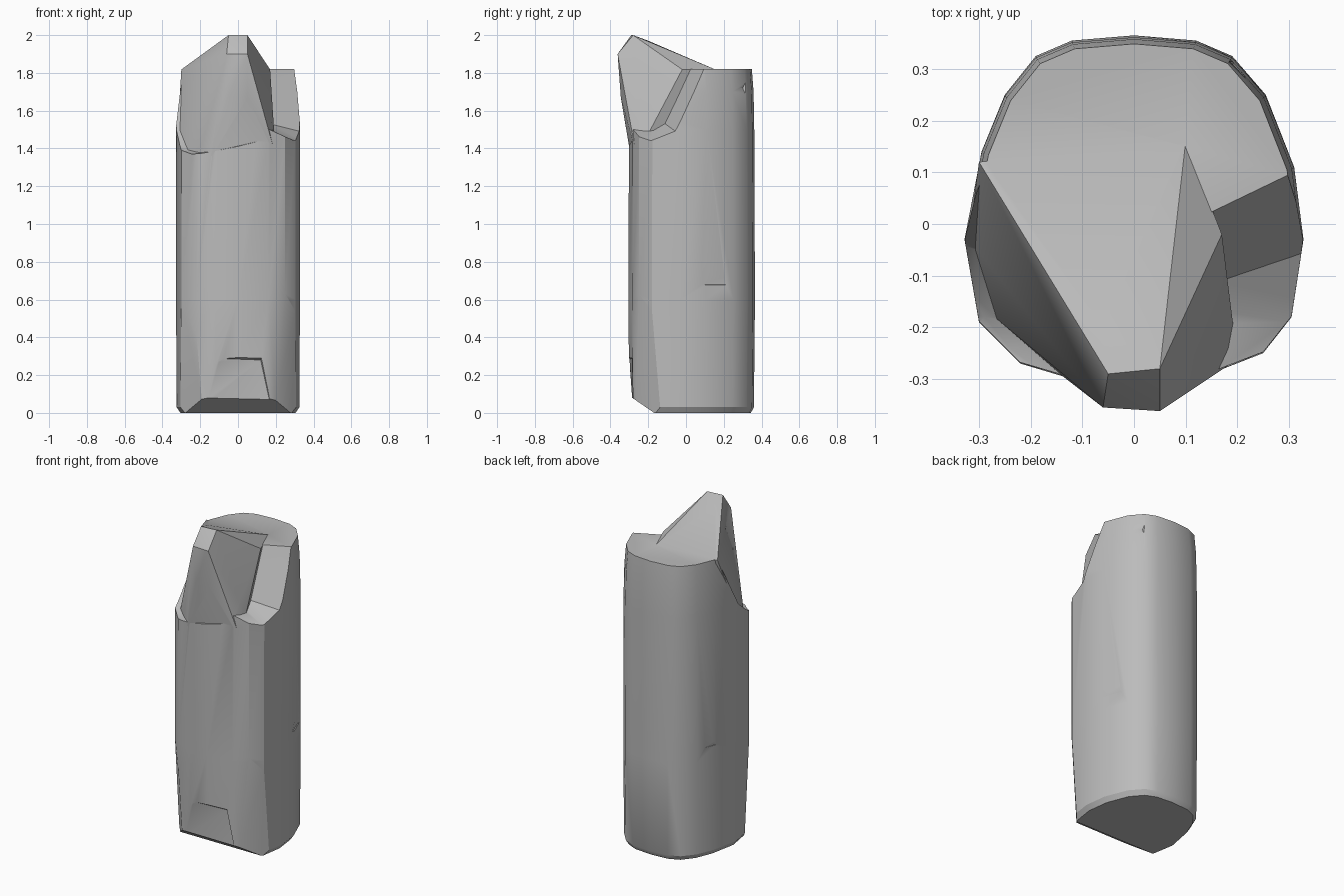
import bpy, bmesh

cube = bpy.data.objects.get("Cube")
if cube:
    bpy.data.objects.remove(cube)

stone = bpy.data.materials.new("grey stone")
stone.use_nodes = True
stone.diffuse_color = (0.5, 0.5, 0.5, 1)
stone.node_tree.nodes["Principled BSDF"].inputs["Base Color"].default_value = (0.5, 0.5, 0.5, 1)


def make_object(name, bm):
    bmesh.ops.recalc_face_normals(bm, faces=bm.faces)
    mesh = bpy.data.meshes.new(name)
    bm.to_mesh(mesh)
    bm.free()
    mesh.materials.append(stone)
    obj = bpy.data.objects.new(name, mesh)
    bpy.context.collection.objects.link(obj)
    return obj


def hull(name, points):
    bm = bmesh.new()
    for p in points:
        bm.verts.new(p)
    res = bmesh.ops.convex_hull(bm, input=bm.verts)
    junk = {v for v in res["geom_interior"] + res["geom_unused"] if isinstance(v, bmesh.types.BMVert)}
    bmesh.ops.delete(bm, geom=list(junk), context="VERTS")
    return make_object(name, bm)


def combine(target, other, operation):
    mod = target.modifiers.new(other.name, "BOOLEAN")
    mod.object, mod.operation, mod.solver = other, operation, "EXACT"
    bpy.context.view_layer.objects.active = target
    bpy.ops.object.modifier_apply(modifier=mod.name)
    bpy.data.objects.remove(other)


# Shaft: irregular rounded outline lofted through a few heights
outline = [(0, .365), (.12, .355), (.19, .325), (.255, .25), (.31, .11), (.328, -.03),
           (.305, -.18), (.25, -.25), (.16, -.285), (0, -.305), (-.12, -.3), (-.22, -.27),
           (-.3, -.19), (-.328, -.03), (-.295, .14), (-.25, .25), (-.19, .325), (-.12, .355)]
levels = [(0, .93, .94), (.03, .99, .985), (.6, 1, 1), (1.5, 1, .99), (1.7, .985, .98), (1.82, .955, .955)]
bm = bmesh.new()
rings = [[bm.verts.new((x * sx, y * sy, z)) for x, y in outline] for z, sx, sy in levels]
n = len(outline)
for low, high in zip(rings, rings[1:]):
    for i in range(n):
        j = (i + 1) % n
        bm.faces.new((low[i], low[j], high[j], high[i]))
bm.faces.new(rings[0])
bm.faces.new(rings[-1])

# Long chamfers on the front corners and the worn bottom front edge
for co, no in [((-.3, -.19, .6), (-.75, -.65, -.05)), ((.3, -.19, .6), (.75, -.65, -.05)),
               ((0, -.285, .08), (0, -.55, -.8))]:
    res = bmesh.ops.bisect_plane(bm, geom=bm.verts[:] + bm.edges[:] + bm.faces[:],
                                 plane_co=co, plane_no=no, clear_outer=True)
    edges = [e for e in res["geom_cut"] if isinstance(e, bmesh.types.BMEdge)]
    bmesh.ops.holes_fill(bm, edges=edges)
column = make_object("broken_column", bm)

# Broken upper front, cleared back to the notch wall
combine(column, hull("left_break", [
    (-.3, .12, 1.83), (.1, -.02, 1.83), (-.5, .12, 1.83), (-.36, -.03, 1.5), (-.5, -.1, 1.5),
    (-.29, -.18, 1.39), (-.24, -.24, 1.37), (-.5, -.5, 1.37), (.1, -.5, 1.4),
    (.1, -.2, 1.45), (.1, -.5, 1.83), (-.5, -.5, 1.83)]), "DIFFERENCE")
combine(column, hull("right_break", [
    (.17, -.02, 1.83), (.33, .115, 1.83), (.33, -.055, 1.49), (.17, -.15, 1.56), (.17, -.25, 1.57),
    (.3, -.19, 1.44), (.4, -.2, 1.43), (.3, -.5, 1.43), (.05, -.5, 1.57), (.05, -.02, 1.83),
    (.05, -.15, 1.56), (.4, -.5, 1.83), (.05, -.5, 1.83), (.5, .12, 1.83)]), "DIFFERENCE")

# Leaning spike that remains above the break
combine(column, hull("spike", [
    (-.05, -.29, 2), (.05, -.28, 2), (-.06, -.355, 1.9), (.05, -.362, 1.9), (-.06, -.2, 1.97),
    (-.3, .12, 1.818), (.17, -.02, 1.818), (.1, .16, 1.816), (-.05, -.345, 1.68), (.05, -.345, 1.67),
    (-.14, -.293, 1.36), (.2, -.262, 1.36), (.172, -.15, 1.54), (.172, -.23, 1.57),
    (-.32, -.03, 1.48), (-.27, -.18, 1.38), (0, .1, 1.35)]), "UNION")

# Stepped chip at the foot of the front
combine(column, hull("foot_chip", [
    (-.15, -.31, .29), (.13, -.31, .305), (.18, -.31, .05), (-.2, -.31, .02),
    (.12, -.272, .28), (.17, -.272, .05), (-.1, -.297, .27), (-.2, -.285, .02),
    (-.15, -.4, .29), (.13, -.4, .305), (.18, -.4, .05), (-.2, -.4, .02)]), "DIFFERENCE")

# Small chips around the shaft
combine(column, hull("upper_chip", [
    (.17, .36, 1.84), (.28, .24, 1.72), (.19, .3, 1.72), (.2, .36, 1.58), (.4, .4, 1.7)]), "DIFFERENCE")
for side in (1, -1):
    combine(column, hull("shaft_chip", [
        (side * .33, .04, .68), (side * .27, .26, .67), (side * .27, .2, .68),
        (side * .29, .22, .92), (side * .45, .3, .7)]), "DIFFERENCE")

bpy.ops.object.select_all(action="DESELECT")
column.select_set(True)
bpy.context.view_layer.objects.active = column
bpy.ops.object.shade_smooth_by_angle(angle=0.5)
